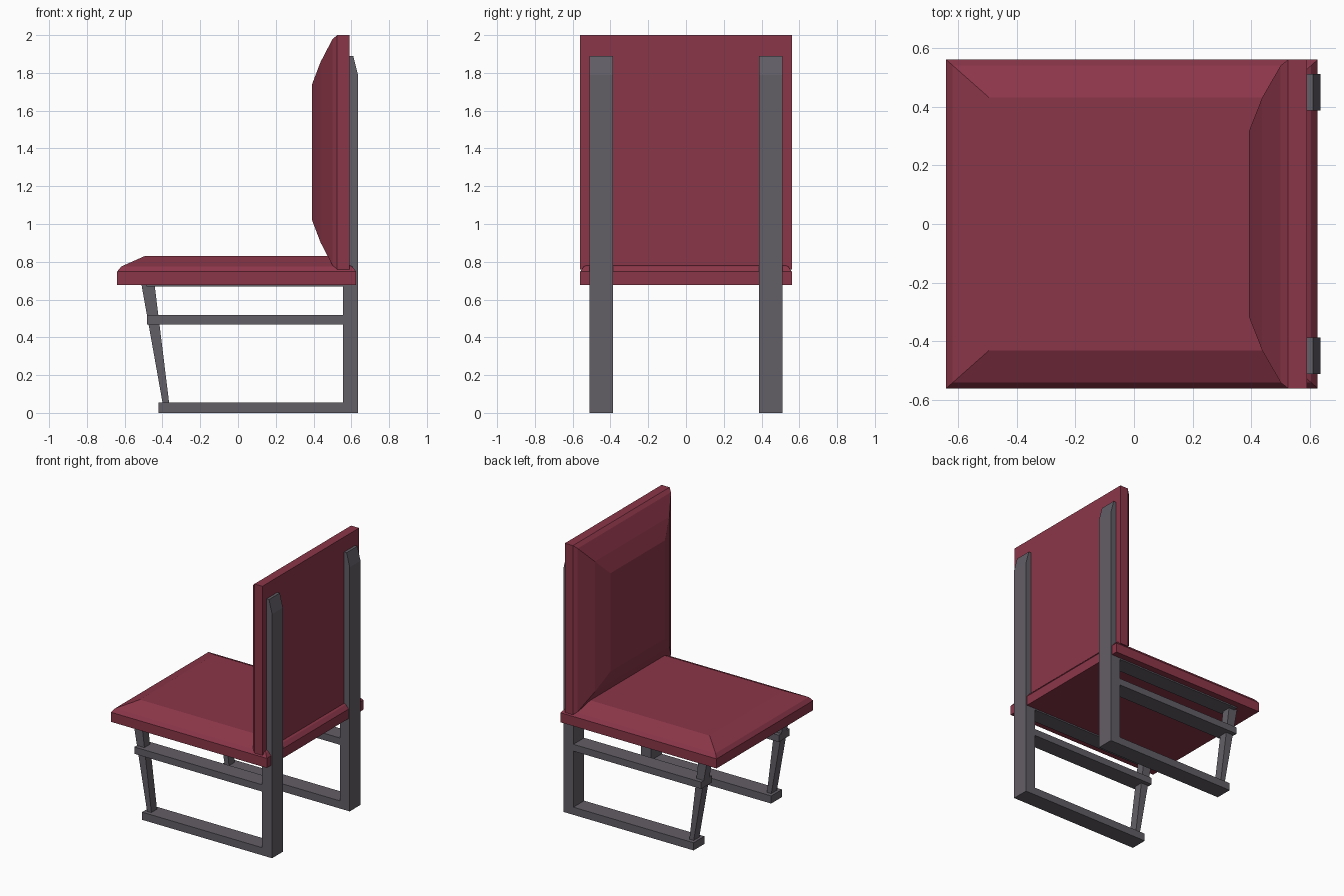
import bpy
import bmesh
from mathutils import Vector

if "Cube" in bpy.data.objects:
    bpy.data.objects.remove(bpy.data.objects["Cube"])


def material(name, color):
    m = bpy.data.materials.new(name)
    m.diffuse_color = (*color, 1)
    m.use_nodes = True
    m.node_tree.nodes["Principled BSDF"].inputs["Base Color"].default_value = m.diffuse_color
    return m


RED = material("dark red upholstery", (0.26, 0.037, 0.066))
GREY = material("grey frame", (0.124, 0.112, 0.133))


def finish(bm, name, mat):
    bmesh.ops.recalc_face_normals(bm, faces=bm.faces[:])
    me = bpy.data.meshes.new(name)
    bm.to_mesh(me)
    bm.free()
    me.materials.append(mat)
    ob = bpy.data.objects.new(name, me)
    bpy.context.collection.objects.link(ob)
    return ob


def cushion(name, origin, u, v, n, rings):
    """Stack of scaled rectangles: rings = (height along n, scale u, scale v)."""
    bm = bmesh.new()
    o, u, v, n = Vector(origin), Vector(u), Vector(v), Vector(n)
    loops = []
    for h, su, sv in rings:
        loops.append([bm.verts.new(o + u * a * su + v * b * sv + n * h)
                      for a, b in ((-1, -1), (1, -1), (1, 1), (-1, 1))])
    for lo, hi in zip(loops, loops[1:]):
        for i in range(4):
            j = (i + 1) % 4
            bm.faces.new((lo[i], lo[j], hi[j], hi[i]))
    bm.faces.new(loops[0])
    bm.faces.new(loops[-1])
    return finish(bm, name, RED)


def extrude_xz(name, profile, y0, y1):
    """Side profile extruded across y."""
    bm = bmesh.new()
    a = [bm.verts.new((x, y0, z)) for x, z in profile]
    b = [bm.verts.new((x, y1, z)) for x, z in profile]
    k = len(profile)
    bm.faces.new(a)
    bm.faces.new(b)
    for i in range(k):
        j = (i + 1) % k
        bm.faces.new((a[i], a[j], b[j], b[i]))
    return finish(bm, name, GREY)


def rect(x0, x1, z0, z1):
    return [(x0, z0), (x1, z0), (x1, z1), (x0, z1)]


# Seat cushion
cushion("seat", (-0.007, 0, 0), (0.633, 0, 0), (0, 0.56, 0), (0, 0, 1),
        [(0.678, 1, 1), (0.748, 1, 1), (0.775, 0.965, 0.965), (0.83, 0.77, 0.77)])

# Backrest cushion, padded toward -x
cushion("backrest", (0.59, 0, 1.38), (0, 0.56, 0), (0, 0, 0.62), (-1, 0, 0),
        [(0, 1, 1), (0.065, 1, 1), (0.09, 0.965, 0.965),
         (0.153, 0.77, 0.77), (0.198, 0.565, 0.58)])

# Side frames
for side, s in (("right", -1), ("left", 1)):
    wide = (s * 0.387, s * 0.512)
    narrow = (s * 0.417, s * 0.482)
    extrude_xz("back_leg_" + side,
               [(0.555, 0), (0.635, 0), (0.635, 1.79), (0.61, 1.89), (0.555, 1.89)], *wide)
    extrude_xz("front_leg_" + side,
               [(-0.397, 0.04), (-0.363, 0.04), (-0.443, 0.69), (-0.513, 0.69)], *narrow)
    extrude_xz("floor_rail_" + side, rect(-0.42, 0.556, 0, 0.056), *wide)
    extrude_xz("middle_rail_" + side, rect(-0.482, 0.556, 0.467, 0.517), *wide)
    extrude_xz("seat_rail_" + side, rect(-0.485, 0.556, 0.668, 0.72), *wide)
